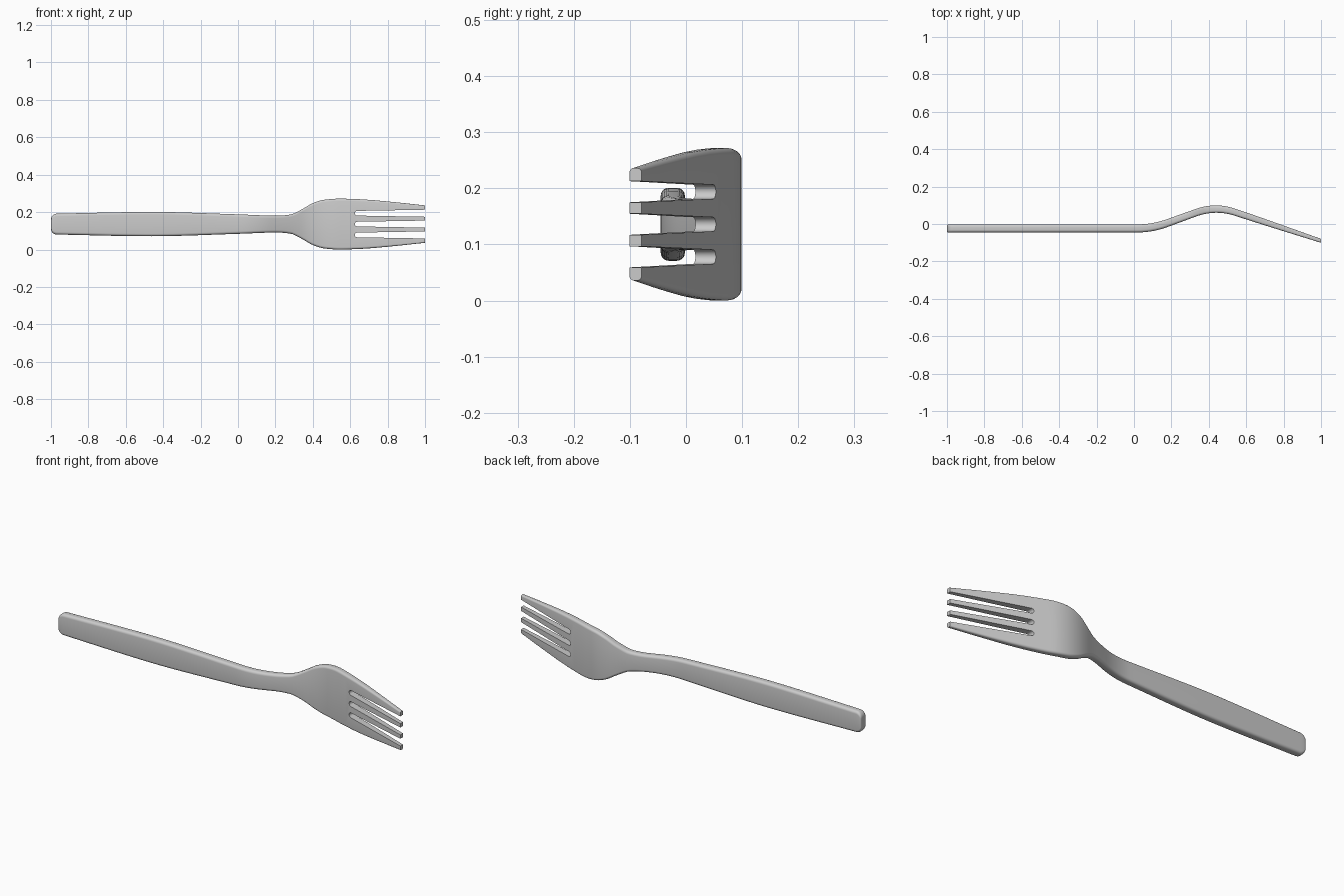
import bpy, bmesh
from math import sin, cos, pi, atan

if "Cube" in bpy.data.objects:
    bpy.data.objects.remove(bpy.data.objects["Cube"])

ZC = 0.136  # mid height of the fork


def hermite(pts, x):
    """Smooth monotone curve through (x, value) points."""
    n = len(pts)
    d = [(pts[i + 1][1] - pts[i][1]) / (pts[i + 1][0] - pts[i][0]) for i in range(n - 1)]
    m = [d[0]] + [0 if a * b <= 0 else 2 * a * b / (a + b) for a, b in zip(d, d[1:])] + [d[-1]]
    for i in range(n - 1):
        if x <= pts[i + 1][0] or i == n - 2:
            h = pts[i + 1][0] - pts[i][0]
            t = (x - pts[i][0]) / h
            return ((2*t**3 - 3*t**2 + 1) * pts[i][1] + (t**3 - 2*t**2 + t) * h * m[i]
                    + (3*t**2 - 2*t**3) * pts[i + 1][1] + (t**3 - t**2) * h * m[i + 1])


# Side profile: straight runs with parabolic bends at the neck and the crown
PATH = [(-1, -0.0235), (0.10, -0.0235), (0.435, 0.098), (1, -0.090)]
BEND = {1: 0.08, 2: 0.105}


def slope(i):
    (x0, y0), (x1, y1) = PATH[i], PATH[i + 1]
    return (y1 - y0) / (x1 - x0)


def centre(x):
    for i, b in BEND.items():
        px, py = PATH[i]
        if abs(x - px) < b:
            s0, s1 = slope(i - 1), slope(i)
            u = x - px + b
            return py - s0 * b + s0 * u + (s1 - s0) * u * u / (4 * b)
    i = 0 if x < PATH[1][0] else 1 if x < PATH[2][0] else 2
    return PATH[i][1] + slope(i) * (x - PATH[i][0])


WIDTH = [(-1, 0.055), (-0.46, 0.065), (0, 0.052), (0.21, 0.045), (0.28, 0.051), (0.34, 0.078),
         (0.40, 0.112), (0.46, 0.130), (0.54, 0.136), (0.65, 0.133), (0.8, 0.121), (1, 0.100)]
THICK = [(-1, 0.0215), (0.1, 0.0215), (0.44, 0.0195), (0.6, 0.0185), (1, 0.0105)]


def section(x, inset_z=0.0, inset_y=0.0):
    """Rounded rectangle across the fork at x."""
    hz = hermite(WIDTH, x) - inset_z
    hy = hermite(THICK, x) - inset_y
    r = min(0.014, 0.65 * hy)
    y = centre(x)
    ring = []
    for k, (sy, sz) in enumerate([(1, 1), (-1, 1), (-1, -1), (1, -1)]):
        for j in range(6):
            a = k * pi / 2 + j * pi / 10
            ring.append((x, y + sy * (hy - r) + r * cos(a), ZC + sz * (hz - r) + r * sin(a)))
    return ring


def make_object(name, bm):
    bmesh.ops.recalc_face_normals(bm, faces=bm.faces)
    me = bpy.data.meshes.new(name)
    bm.to_mesh(me)
    bm.free()
    ob = bpy.data.objects.new(name, me)
    bpy.context.collection.objects.link(ob)
    return ob


# Fork body lofted from handle end to tine tips
R, E = 0.03, 0.006
rings = []
for j in range(9):
    d = R * (1 - cos(j * pi / 16))
    iz = R * (1 - sin(j * pi / 16))
    e = max(0, 1 - d / E)
    rings.append(section(-1 + d, iz, E * (1 - (1 - e * e) ** 0.5)))
xs = [-0.85, -0.7, -0.58, -0.5, -0.46, -0.42, -0.34, -0.2, -0.08, 0]
xs += [0.02 + 0.016 * i for i in range(37)] + [0.65, 0.72, 0.8, 0.88, 0.95, 1]
rings += [section(x) for x in xs]

bm = bmesh.new()
loops = [[bm.verts.new(p) for p in ring] for ring in rings]
for a, b in zip(loops, loops[1:]):
    for i in range(len(a)):
        j = (i + 1) % len(a)
        bm.faces.new((a[i], a[j], b[j], b[i]))
bm.faces.new(loops[0])
bm.faces.new(loops[-1])
fork = make_object("fork", bm)

# Three tapered, round-rooted slots between the tines
bm = bmesh.new()
for k in (-1, 0, 1):
    z = ZC + k * 0.058
    r = 0.0125
    outline = [(1.05, z - 0.0197), (1.05, z + 0.0197)]
    outline += [(0.637 + r * cos(a), z + r * sin(a))
                for a in [pi / 2 + i * pi / 12 for i in range(13)]]
    face = bm.faces.new([bm.verts.new((x, -0.3, zz)) for x, zz in outline])
    ext = bmesh.ops.extrude_face_region(bm, geom=[face])
    bmesh.ops.translate(bm, vec=(0, 0.6, 0),
                        verts=[v for v in ext["geom"] if isinstance(v, bmesh.types.BMVert)])
cutter = make_object("slot_cutter", bm)
cutter.hide_render = True

mod = fork.modifiers.new("slots", 'BOOLEAN')
mod.operation = 'DIFFERENCE'
mod.solver = 'EXACT'
mod.object = cutter
bpy.context.view_layer.objects.active = fork
fork.select_set(True)
cutter.select_set(False)
bpy.ops.object.modifier_apply(modifier=mod.name)
bpy.data.objects.remove(cutter)
bpy.ops.object.shade_smooth_by_angle(angle=pi / 6)
